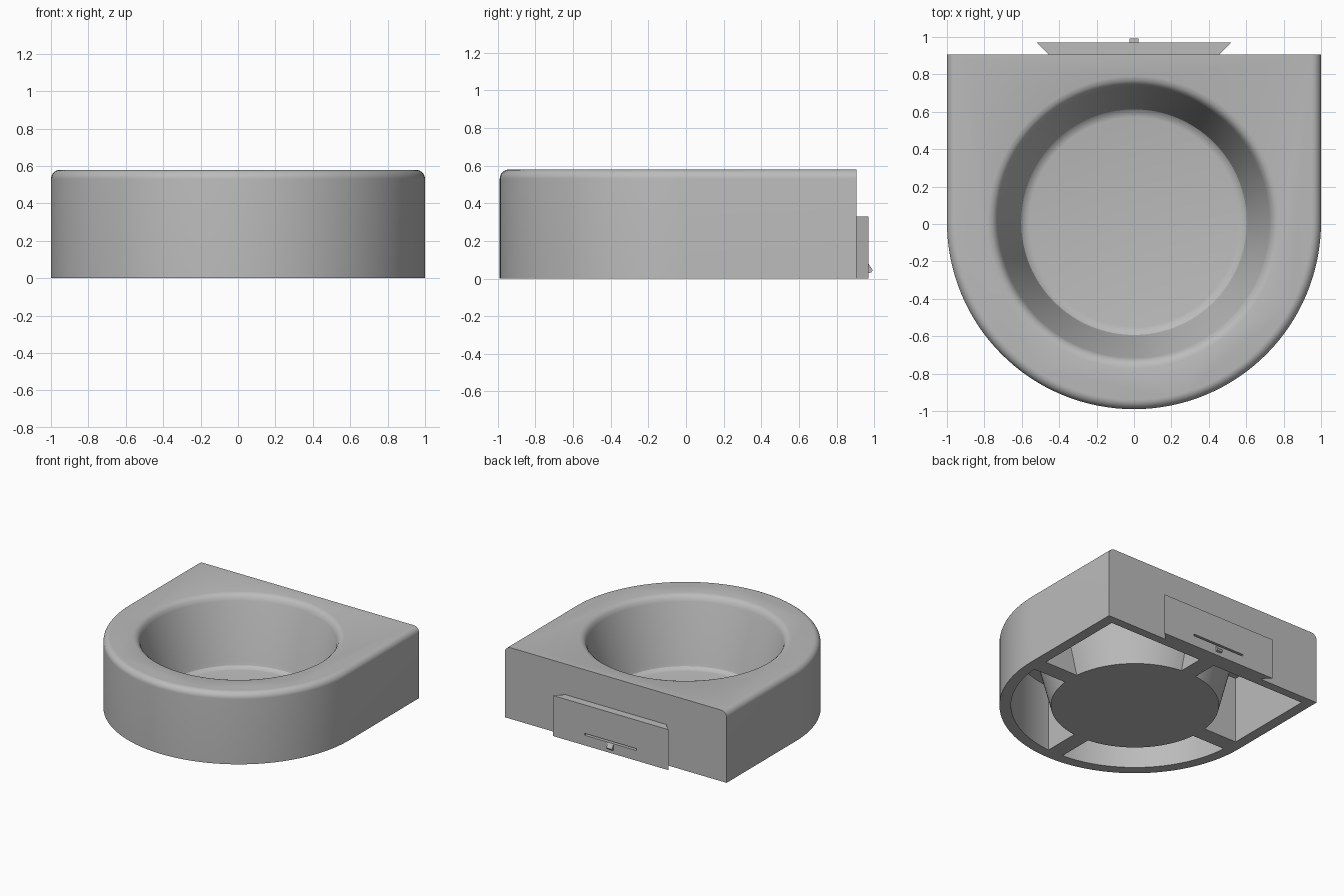
import bpy, bmesh
from math import sin, cos, pi, radians

cube = bpy.data.objects.get("Cube")
if cube:
    bpy.data.objects.remove(cube)

grey = bpy.data.materials.new("light_grey")
grey.use_nodes = True
COLOUR = (0.5, 0.5, 0.5, 1)
grey.diffuse_color = COLOUR
grey.node_tree.nodes["Principled BSDF"].inputs["Base Color"].default_value = COLOUR

CY = 0.01       # centre of the round front and of the bowl
BACK = 0.905    # flat back plane
HEIGHT = 0.58
SEGMENTS = 128


def loft(name, rings):
    """Closed solid through rings with equal point counts."""
    bm = bmesh.new()
    loops = [[bm.verts.new(p) for p in ring] for ring in rings]
    n = len(loops[0])
    for low, high in zip(loops, loops[1:]):
        for i in range(n):
            j = (i + 1) % n
            bm.faces.new((low[i], low[j], high[j], high[i]))
    bm.faces.new(loops[0][::-1])
    bm.faces.new(loops[-1])
    bmesh.ops.recalc_face_normals(bm, faces=bm.faces)
    mesh = bpy.data.meshes.new(name)
    bm.to_mesh(mesh)
    bm.free()
    mesh.materials.append(grey)
    obj = bpy.data.objects.new(name, mesh)
    bpy.context.collection.objects.link(obj)
    return obj


def d_ring(radius, back, z):
    """Half-round front with straight sides and a flat back."""
    half = SEGMENTS // 2
    arc = [(radius * cos(pi + pi * i / half), CY + radius * sin(pi + pi * i / half), z)
           for i in range(half + 1)]
    return arc + [(radius, back, z), (-radius, back, z)]


def lathe(name, profile):
    turn = [2 * pi * i / SEGMENTS for i in range(SEGMENTS)]
    return loft(name, [[(r * cos(a), CY + r * sin(a), z) for a in turn]
                       for r, z in profile])


def box(name, x, y, z):
    return loft(name, [[(x[0], y[0], h), (x[1], y[0], h), (x[1], y[1], h), (x[0], y[1], h)]
                       for h in z])


def cut(target, cutter):
    mod = target.modifiers.new("cut", 'BOOLEAN')
    mod.operation = 'DIFFERENCE'
    mod.solver = 'EXACT'
    mod.object = cutter
    bpy.context.view_layer.objects.active = target
    bpy.ops.object.modifier_apply(modifier=mod.name)
    bpy.data.objects.remove(cutter)


def smooth(obj):
    bpy.ops.object.select_all(action='DESELECT')
    obj.select_set(True)
    bpy.context.view_layer.objects.active = obj
    bpy.ops.object.shade_smooth_by_angle(angle=radians(30))


# Body with a rounded top edge on the front and sides
FILLET, STEPS = 0.05, 8
rings = [d_ring(1, BACK, 0)]
for i in range(STEPS + 1):
    a = pi / 2 * i / STEPS
    rings.append(d_ring(1 - FILLET * (1 - cos(a)), BACK,
                        HEIGHT - FILLET * (1 - sin(a))))
body = loft("body_shell", rings)

# Hollow underside, leaving the bowl wall and four ribs
hollow = loft("hollow_cutter", [d_ring(0.915, 0.835, z) for z in (-0.1, 0.54)])
cut(hollow, lathe("bowl_outside", [(0.595, -0.1), (0.62, 0), (0.785, 0.65)]))
cut(hollow, box("side_ribs", (-1.2, 1.2), (CY - 0.067, CY + 0.067), (-0.2, 0.7)))
cut(hollow, box("end_ribs", (-0.067, 0.067), (-1.2, 1.2), (-0.2, 0.7)))
cut(body, hollow)

# Bowl with softened rim and floor edge
cut(body, lathe("bowl_inside", [
    (0.56, 0.04), (0.585, 0.045), (0.603, 0.06), (0.612, 0.085),
    (0.725, 0.53), (0.738, 0.558), (0.757, 0.574), (0.78, 0.58), (0.78, 0.7)]))
smooth(body)

# Dovetail plate on the back, with a slit above its catch
FACE = 0.97
plate = loft("back_plate", [[(-0.455, BACK, z), (0.455, BACK, z),
                             (0.52, FACE, z), (-0.52, FACE, z)] for z in (0, 0.33)])
cut(plate, box("slit_cutter", (-0.235, 0.235), (BACK + 0.01, 1.1), (0.083, 0.098)))

# Small wedge-shaped catch
loft("catch", [[(x, FACE - 0.005, 0.028), (x, 0.985, 0.033), (x, 0.992, 0.045),
                (x, FACE, 0.078), (x, FACE - 0.005, 0.078)] for x in (-0.025, 0.025)])
